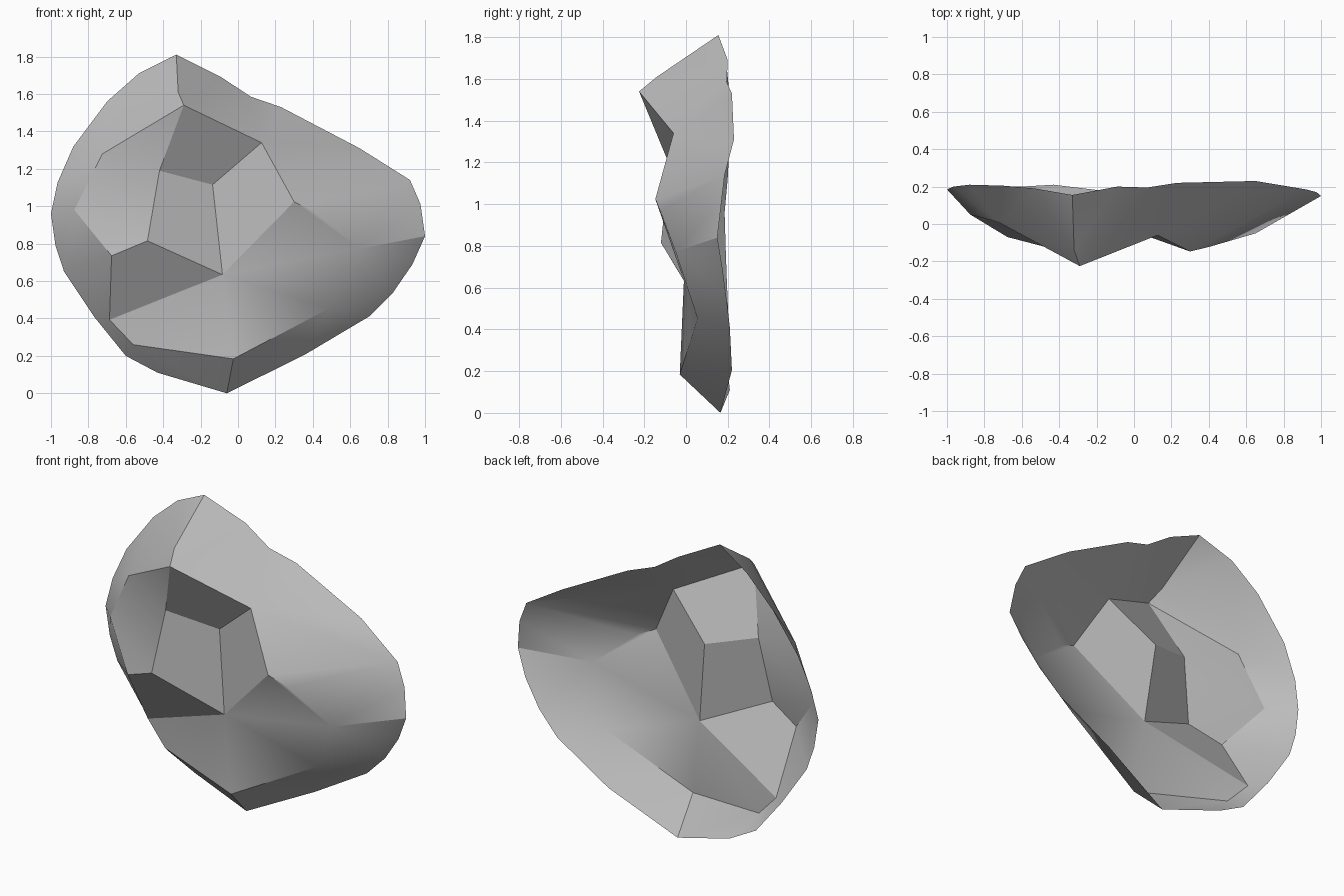
import bpy
import bmesh
import math

if "Cube" in bpy.data.objects:
    bpy.data.objects.remove(bpy.data.objects["Cube"])

# Outline of the shard, counter-clockwise from its top: x, y, z
RIM = [
    (-.33, .155, 1.81), (-.53, .19, 1.71), (-.70, .205, 1.56), (-.88, .21, 1.32),
    (-.965, .20, 1.126), (-1, .185, .96), (-.976, .19, .79), (-.93, .195, .65),
    (-.77, .205, .41), (-.60, .20, .20), (-.43, .21, .11), (-.06, .165, 0),
    (.355, .22, .205), (.70, .21, .41), (.83, .195, .54), (.933, .175, .69),
    (1, .15, .84), (.976, .17, 1.01), (.92, .185, 1.14), (.65, .23, 1.31),
    (.23, .22, 1.53), (.07, .195, 1.585), (-.09, .20, 1.69),
]

# Ridge and hollow points inside the outline
PEAKS = {
    "crest": (-.32, -.14, 1.61), "brow": (-.29, -.225, 1.54),
    "brow_left": (-.725, .01, 1.28), "brow_right": (.126, -.06, 1.34),
    "pit_right": (-.136, .02, 1.115), "pit_left": (-.42, -.08, 1.19),
    "cheek": (-.484, -.12, .815), "star": (-.083, -.01, .634),
    "left_bend": (-.875, .05, .98), "left_ridge": (-.676, -.07, .735),
    "low_left": (-.687, .135, .393), "low_mid": (-.56, .115, .26),
    "chin": (-.025, -.03, .184), "low_right": (.484, .055, .452),
    "right_ridge": (.65, -.05, .773), "right_peak": (.30, -.147, 1.024),
    "right_step": (.41, -.12, .97),
}

bm = bmesh.new()
rim = [bm.verts.new(p) for p in RIM]
peak = {name: bm.verts.new(p) for name, p in PEAKS.items()}


def facet(*keys):
    """Face through named inner points and numbered rim points."""
    face = bm.faces.new([peak[k] if isinstance(k, str) else rim[k] for k in keys])
    face.normal_update()
    if face.normal.y > 0:
        face.normal_flip()


def fan(apex, first, last):
    """Triangles from one inner point to a run of the rim."""
    for i in range(first, last):
        facet(apex, i, (i + 1) % len(RIM))


# Sloping border around the shard
for apex, first, last in (
        ("crest", 0, 1), ("brow_left", 1, 4), ("left_bend", 4, 7),
        ("left_ridge", 7, 8), ("low_left", 8, 9), ("low_mid", 9, 11),
        ("chin", 11, 12), ("low_right", 12, 14), ("right_ridge", 14, 18),
        ("brow_right", 18, 21), ("brow", 21, 22), ("crest", 22, 23)):
    fan(apex, first, last)

# Triangles joining neighbouring border fans
for a, i, b in (
        ("crest", 1, "brow_left"), ("brow_left", 4, "left_bend"),
        ("left_bend", 7, "left_ridge"), ("left_ridge", 8, "low_left"),
        ("low_left", 9, "low_mid"), ("low_mid", 11, "chin"),
        ("chin", 12, "low_right"), ("low_right", 14, "right_ridge"),
        ("right_ridge", 18, "right_step"), ("right_step", 18, "right_peak"),
        ("right_peak", 18, "brow_right"), ("brow_right", 21, "brow"),
        ("brow", 22, "crest")):
    facet(a, i, b)

# Inner chipped facets
for keys in (
        "crest brow_left brow", "brow brow_left pit_left",
        "brow pit_left pit_right brow_right", "brow_left left_bend pit_left",
        "left_bend cheek pit_left", "left_bend left_ridge cheek",
        "cheek left_ridge low_left star", "pit_left cheek star pit_right",
        "star right_peak brow_right pit_right", "star low_left low_mid",
        "star low_mid chin", "star chin low_right",
        "star low_right right_ridge", "star right_ridge right_peak",
        "right_peak right_ridge right_step"):
    facet(*keys.split())

mesh = bpy.data.meshes.new("rock_shard")
bm.to_mesh(mesh)
bm.free()

stone = bpy.data.materials.new("grey stone")
stone.diffuse_color = (.5, .5, .5, 1)
stone.use_nodes = True
stone.node_tree.nodes["Principled BSDF"].inputs["Base Color"].default_value = stone.diffuse_color
mesh.materials.append(stone)

shard = bpy.data.objects.new("rock_shard", mesh)
bpy.context.collection.objects.link(shard)
bpy.context.view_layer.objects.active = shard
shard.select_set(True)
bpy.ops.object.shade_smooth_by_angle(angle=math.radians(30))
